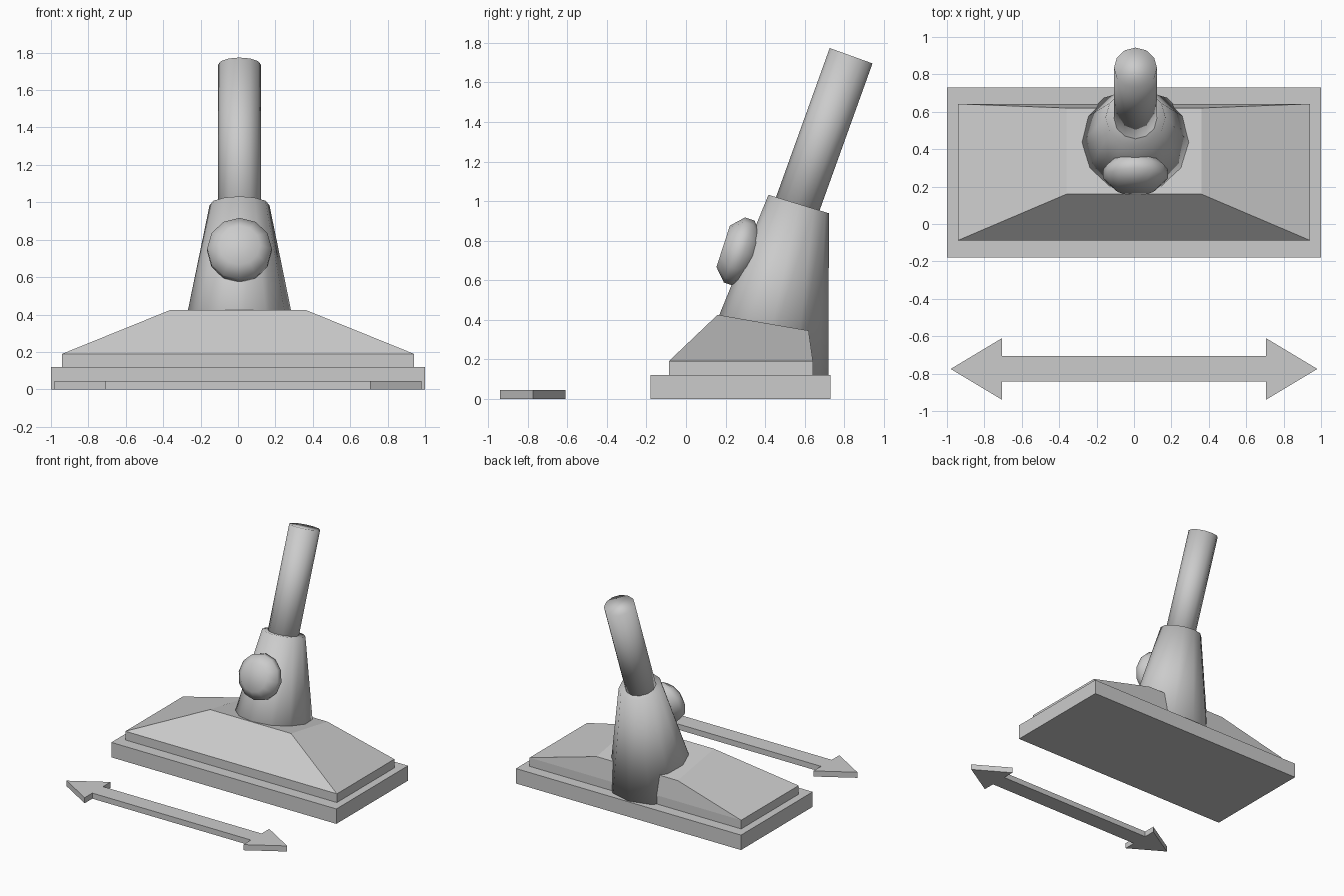
import bpy
import bmesh
from math import sin, cos, pi, radians
from mathutils import Vector

cube = bpy.data.objects.get("Cube")
if cube:
    bpy.data.objects.remove(cube, do_unlink=True)

grey = bpy.data.materials.new("light_grey")
grey.use_nodes = True
grey.diffuse_color = (0.6, 0.6, 0.6, 1)
grey.node_tree.nodes["Principled BSDF"].inputs["Base Color"].default_value = (0.6, 0.6, 0.6, 1)

SIDES = 12
CENTRE_X = 0.008


def loft(name, rings, smooth=False):
    """Skin a stack of equal-length point rings and cap both ends."""
    bm = bmesh.new()
    loops = [[bm.verts.new(p) for p in ring] for ring in rings]
    n = len(loops[0])
    for low, high in zip(loops, loops[1:]):
        for i in range(n):
            j = (i + 1) % n
            bm.faces.new((low[i], low[j], high[j], high[i]))
    bm.faces.new(loops[0][::-1])
    bm.faces.new(loops[-1])
    bmesh.ops.recalc_face_normals(bm, faces=bm.faces)
    for f in bm.faces:
        f.smooth = smooth
    mesh = bpy.data.meshes.new(name)
    bm.to_mesh(mesh)
    bm.free()
    mesh.materials.append(grey)
    obj = bpy.data.objects.new(name, mesh)
    bpy.context.collection.objects.link(obj)
    return obj


def ring(y, z, radius, tilt):
    """Circle whose axis leans back from vertical by tilt degrees."""
    t = radians(tilt)
    centre = Vector((CENTRE_X, y, z))
    across, along = Vector((1, 0, 0)), Vector((0, cos(t), -sin(t)))
    return [centre + radius * (cos(a) * across + sin(a) * along)
            for a in (2 * pi * i / SIDES for i in range(SIDES))]


def rect(half_x, y0, y1, z0, z1):
    """Rectangle, z0 at the front edge and z1 at the back edge."""
    return [(-half_x, y0, z0), (half_x, y0, z0), (half_x, y1, z1), (-half_x, y1, z1)]


# Foot plate and tapered hood
loft("base_plate", [rect(1, -0.18, 0.73, 0, 0), rect(1, -0.18, 0.73, 0.12, 0.12)])
loft("hood", [rect(0.94, -0.087, 0.642, 0.12, 0.12),
              rect(0.94, -0.087, 0.642, 0.19, 0.19),
              rect(0.36, 0.16, 0.62, 0.425, 0.345)])

# Leaning neck and handle tube
loft("neck", [ring(0.38, 0.11, 0.34, 0), ring(0.57, 0.985, 0.16, 17)], smooth=True)
loft("handle_tube", [ring(0.52, 0.86, 0.115, 19.8), ring(0.835, 1.735, 0.115, 19.8)],
     smooth=True)

# Rounded knob on the front of the neck
KNOB_TILT = 108
axis = Vector((0, sin(radians(KNOB_TILT)), cos(radians(KNOB_TILT))))
hub = Vector((0, 0.245, 0.7525))
knob_profile = [(-0.06, 0.11), (0, 0.173), (0.05, 0.173), (0.096, 0.125), (0.125, 0.09)]
knob_rings = []
for depth, radius in knob_profile:
    c = hub + axis * depth
    knob_rings.append(ring(c.y, c.z, radius, KNOB_TILT))
loft("knob", knob_rings, smooth=True)

# Double-headed arrow lying in front
ARROW_Y = -0.775
half = [(0.705, -0.068), (0.705, -0.165), (0.98, 0), (0.705, 0.165), (0.705, 0.068)]
outline = half + [(-x, -y) for x, y in half]
loft("direction_arrow", [[(x, y + ARROW_Y, z) for x, y in outline] for z in (0, 0.045)])
